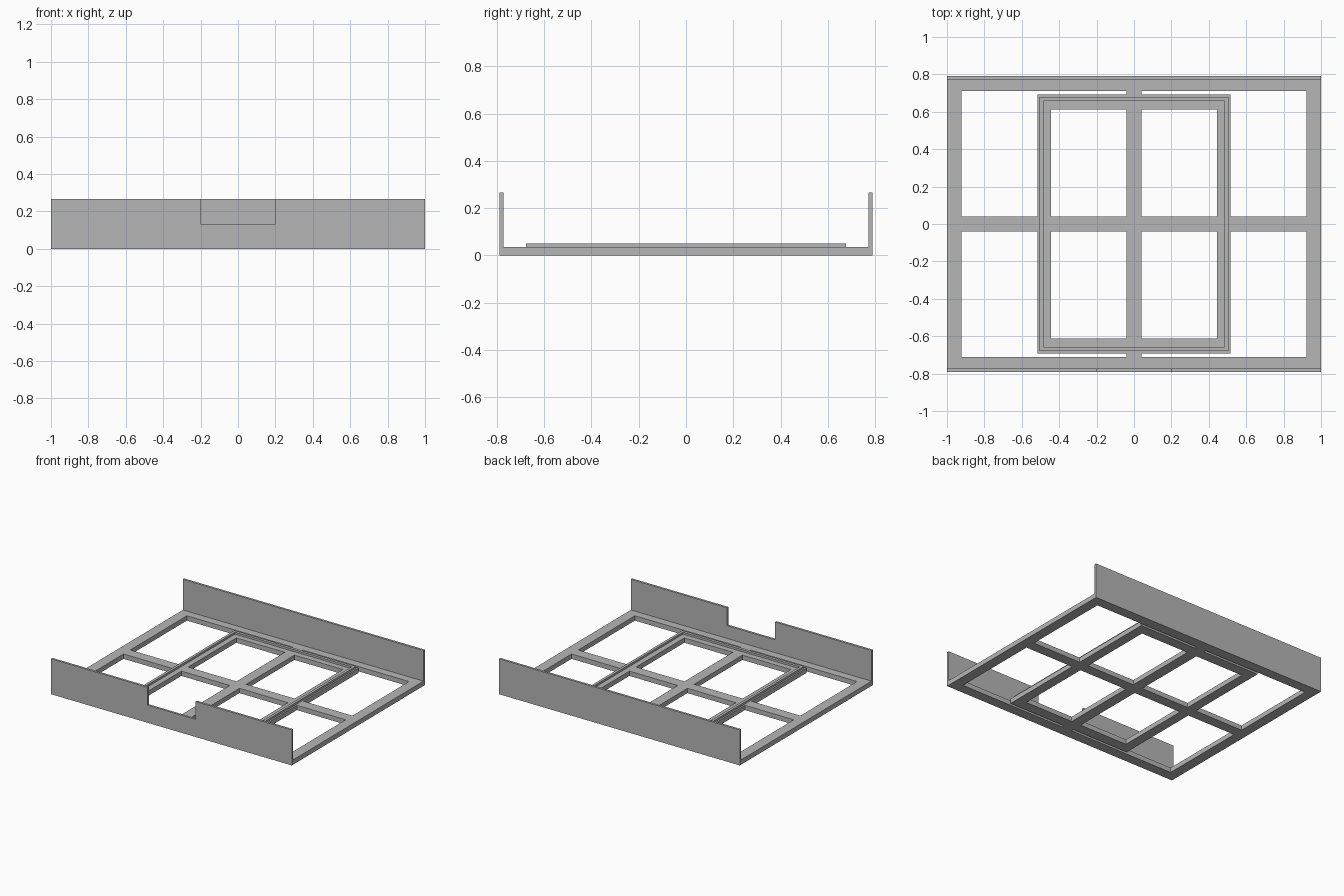
import bpy, bmesh

if "Cube" in bpy.data.objects:
    bpy.data.objects.remove(bpy.data.objects["Cube"])

H = 0.036          # thickness of the base lattice
WALL_H = 0.266     # height of the front and back walls
BAR = 0.04         # half width of the cross bars

grey = bpy.data.materials.new("light_grey")
grey.diffuse_color = (0.47, 0.47, 0.47, 1)
grey.use_nodes = True
grey.node_tree.nodes["Principled BSDF"].inputs["Base Color"].default_value = grey.diffuse_color


def finish(name, bm):
    bmesh.ops.recalc_face_normals(bm, faces=bm.faces)
    mesh = bpy.data.meshes.new(name)
    bm.to_mesh(mesh)
    bm.free()
    mesh.materials.append(grey)
    obj = bpy.data.objects.new(name, mesh)
    bpy.context.collection.objects.link(obj)
    return obj


def box(name, x0, x1, y0, y1, z0, z1):
    bm = bmesh.new()
    bmesh.ops.create_cube(bm, size=1)
    for v in bm.verts:
        v.co = (x0 if v.co.x < 0 else x1,
                y0 if v.co.y < 0 else y1,
                z0 if v.co.z < 0 else z1)
    return finish(name, bm)


def ring(name, ox, oy, ix, iy, z0, z1):
    """Rectangular frame given by outer and inner half sizes."""
    bm = bmesh.new()
    corners = [(-1, -1), (1, -1), (1, 1), (-1, 1)]
    loops = [[bm.verts.new((sx * hx, sy * hy, z)) for sx, sy in corners]
             for hx, hy, z in ((ox, oy, z0), (ox, oy, z1), (ix, iy, z1), (ix, iy, z0))]
    for a in range(4):
        la, lb = loops[a], loops[(a + 1) % 4]
        for i in range(4):
            j = (i + 1) % 4
            bm.faces.new((la[i], la[j], lb[j], lb[i]))
    return finish(name, bm)


def wall(name, profile, y0, y1):
    """Upright panel: x/z outline extruded along y."""
    bm = bmesh.new()
    face = bm.faces.new([bm.verts.new((x, y0, z)) for x, z in profile])
    ext = bmesh.ops.extrude_face_region(bm, geom=[face])
    for v in ext["geom"]:
        if isinstance(v, bmesh.types.BMVert):
            v.co.y = y1
    return finish(name, bm)


# Outer frame, inner frame and its raised lip
ring("outer_frame", 1.0, 0.773, 0.923, 0.712, 0, H)
ring("inner_frame", 0.517, 0.693, 0.443, 0.613, 0, H)
ring("inner_frame_lip", 0.505, 0.678, 0.485, 0.657, H, 0.051)

# Cross bars inside the inner frame and their links to the outer frame
box("long_cross_bar", -BAR, BAR, -0.613, 0.613, 0, H)
for side, s in (("left", -1), ("right", 1)):
    for part, a, b in (("inner", BAR, 0.443), ("outer", 0.517, 0.923)):
        x0, x1 = sorted((s * a, s * b))
        box(f"{side}_{part}_cross_bar", x0, x1, -BAR, BAR, 0, H)
for side, s in (("front", -1), ("back", 1)):
    y0, y1 = sorted((s * 0.693, s * 0.712))
    box(f"{side}_link", -BAR, BAR, y0, y1, 0, H)

# Plain back wall and notched front wall
wall("back_wall", [(-1, 0), (1, 0), (1, WALL_H), (-1, WALL_H)], 0.773, 0.79)
wall("front_wall", [(-1, 0), (1, 0), (1, WALL_H), (0.2, WALL_H), (0.2, 0.132),
                    (-0.2, 0.132), (-0.2, WALL_H), (-1, WALL_H)], -0.79, -0.773)
